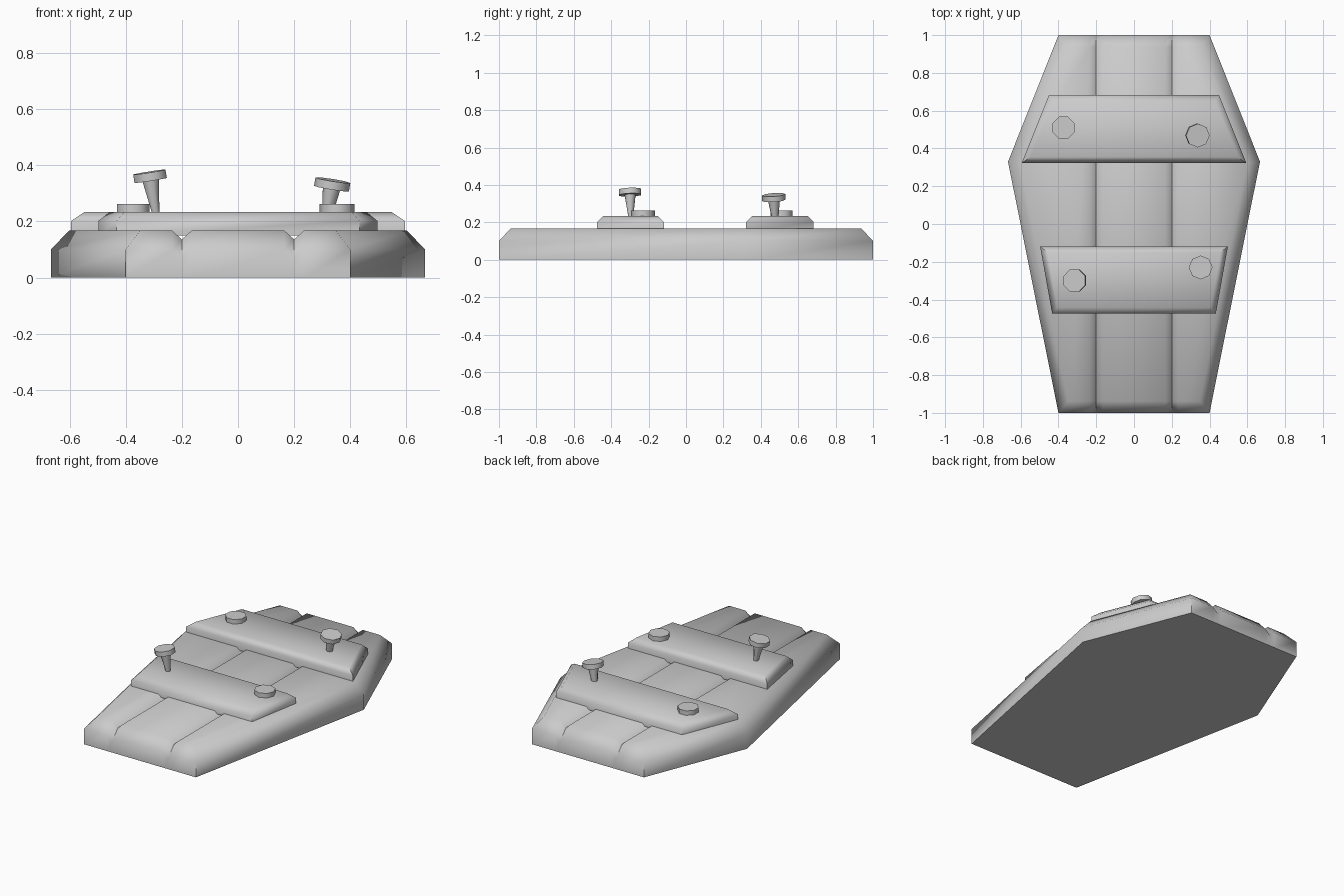
import bpy, bmesh
from math import radians, pi
from mathutils import Matrix, Vector

cube = bpy.data.objects.get("Cube")
if cube:
    bpy.data.objects.remove(cube, do_unlink=True)

grey = bpy.data.materials.new("plain grey")
grey.use_nodes = True
colour = (0.6, 0.6, 0.6, 1)
grey.diffuse_color = colour
grey.node_tree.nodes["Principled BSDF"].inputs["Base Color"].default_value = colour


def finish(bm, name):
    """Turn a bmesh into a smooth object with sharp corners kept."""
    bmesh.ops.recalc_face_normals(bm, faces=bm.faces)
    mesh = bpy.data.meshes.new(name)
    bm.to_mesh(mesh)
    bm.free()
    mesh.materials.append(grey)
    obj = bpy.data.objects.new(name, mesh)
    bpy.context.collection.objects.link(obj)
    bpy.ops.object.select_all(action='DESELECT')
    obj.select_set(True)
    bpy.context.view_layer.objects.active = obj
    bpy.ops.object.shade_smooth_by_angle(angle=radians(60))
    return obj


def chamfered_slab(outline, bottom, shoulder, top, inset):
    """Upright prism whose upper edge slopes in to a smaller top face."""
    bm = bmesh.new()
    base = bm.faces.new([bm.verts.new((x, y, bottom)) for x, y in outline])
    geom = bmesh.ops.extrude_face_region(bm, geom=[base])["geom"]
    for v in geom:
        if isinstance(v, bmesh.types.BMVert):
            v.co.z = shoulder
    cap = next(f for f in geom if isinstance(f, bmesh.types.BMFace))
    bm.normal_update()
    bmesh.ops.recalc_face_normals(bm, faces=bm.faces)
    bmesh.ops.inset_region(bm, faces=[cap], thickness=inset, use_even_offset=True)
    for v in cap.verts:
        v.co.z = top
    return bm


def mirrored(points):
    """Complete a right-hand outline, listed front to back, on the other side."""
    return points + [(-x, y) for x, y in reversed(points)]


# Six-sided lid, with grooves pressed in between its three planks
lid = chamfered_slab(mirrored([(0.4, -1), (0.667, 0.33), (0.4, 1)]),
                     0, 0.1, 0.167, 0.062)
for side in (-1, 1):
    for offset in (-0.034, 0, 0.034):
        bmesh.ops.bisect_plane(lid, geom=lid.verts[:] + lid.edges[:] + lid.faces[:],
                               plane_co=(side * 0.2 + offset, 0, 0), plane_no=(1, 0, 0))
for v in lid.verts:
    if abs(abs(v.co.x) - 0.2) < 0.001 and v.co.z > 0.05:
        v.co.z -= 0.031
finish(lid, "plank_lid")

# Two cross battens
for name, points in (("upper_batten", [(0.595, 0.322), (0.45, 0.683)]),
                     ("lower_batten", [(0.433, -0.475), (0.497, -0.118)])):
    finish(chamfered_slab(mirrored(points), 0.15, 0.202, 0.234, 0.033), name)


def nail(name, head_top, tilt_x, tilt_y, turn):
    """Octagonal head on a tapering shank, leaning about the head."""
    bm = bmesh.new()
    for wide, narrow, length, z in ((0.063, 0.063, 0.03, -0.015),
                                    (0.032, 0.013, 0.13, -0.092)):
        bmesh.ops.create_cone(bm, cap_ends=True, segments=8, radius1=narrow,
                              radius2=wide, depth=length,
                              matrix=Matrix.Translation((0, 0, z)))
    lean = Matrix.Rotation(radians(tilt_y), 4, 'Y') @ Matrix.Rotation(radians(tilt_x), 4, 'X')
    bm.transform(Matrix.Translation(Vector(head_top)) @ lean
                 @ Matrix.Rotation(turn, 4, 'Z'))
    finish(bm, name)


# Two hammered-in nails and two working loose
nail("upper_right_nail", (-0.373, 0.51, 0.263), 0, 0, pi / 8)
nail("lower_left_nail", (0.353, -0.23, 0.263), 0, 0, 0)
nail("lower_right_nail", (-0.316, -0.3, 0.376), 2, -9, pi / 8)
nail("upper_left_nail", (0.338, 0.468, 0.347), 4, 9, 0)
